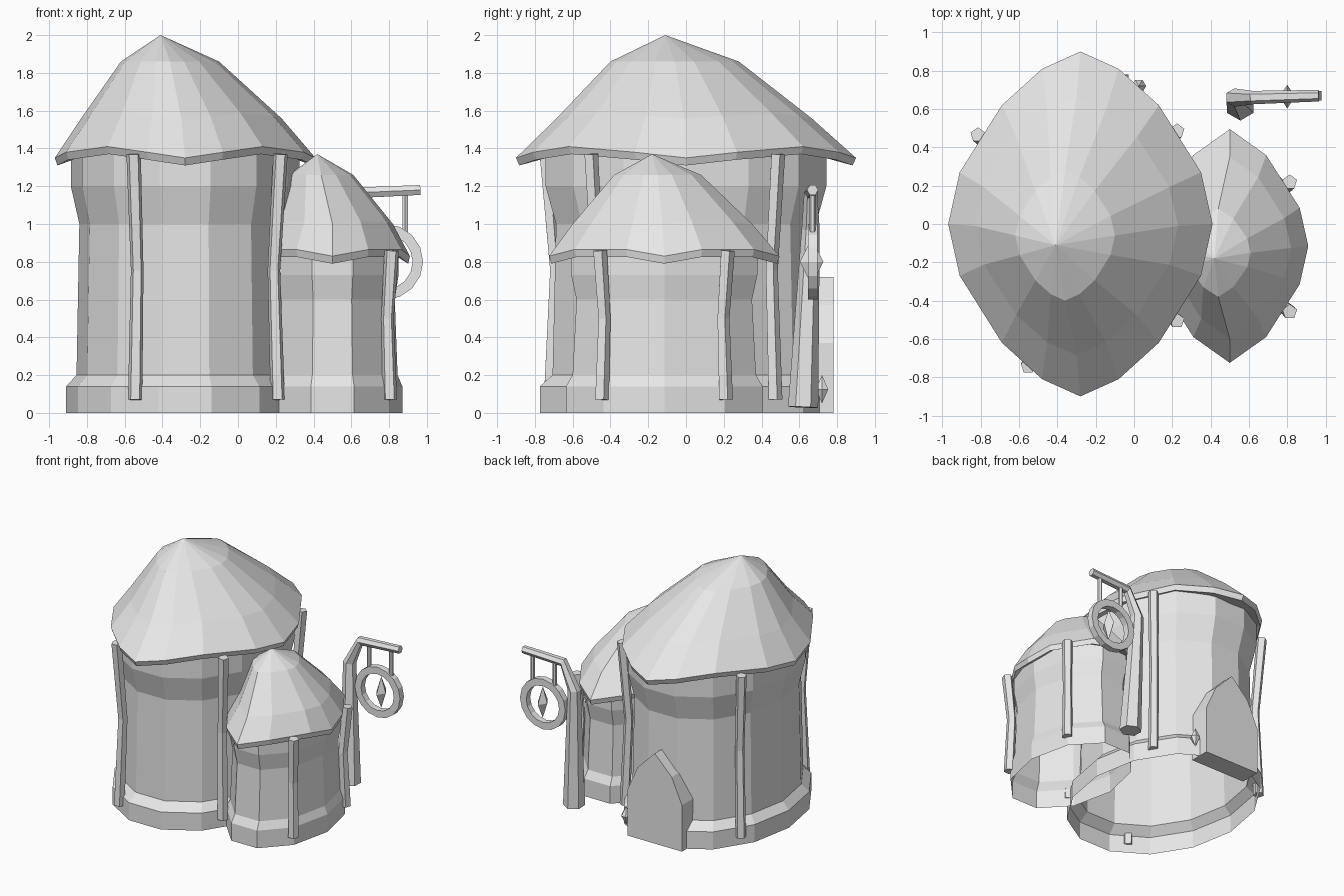
import bpy, bmesh, math
from mathutils import Vector

cube = bpy.data.objects.get("Cube")
if cube:
    bpy.data.objects.remove(cube)

GREY = (0.8, 0.8, 0.8, 1)
mat = bpy.data.materials.new("plain grey")
mat.use_nodes = True
mat.diffuse_color = GREY
mat.node_tree.nodes["Principled BSDF"].inputs["Base Color"].default_value = GREY


def make(name, bm):
    mesh = bpy.data.meshes.new(name)
    bm.to_mesh(mesh)
    bm.free()
    mesh.materials.append(mat)
    obj = bpy.data.objects.new(name, mesh)
    bpy.context.collection.objects.link(obj)
    return obj


def loft(name, rings, cap_start=False, cap_end=False, tip=None, wrap=False):
    """Skin closed rings of points, with optional caps, apex or wrap-around."""
    bm = bmesh.new()
    loops = [[bm.verts.new(p) for p in ring] for ring in rings]
    n = len(loops[0])
    pairs = list(zip(loops, loops[1:])) + ([(loops[-1], loops[0])] if wrap else [])
    for lo, hi in pairs:
        for i in range(n):
            j = (i + 1) % n
            bm.faces.new((lo[i], lo[j], hi[j], hi[i]))
    if cap_start:
        bm.faces.new(loops[0][::-1])
    if cap_end:
        bm.faces.new(loops[-1])
    if tip:
        top = bm.verts.new(tip)
        for i in range(n):
            bm.faces.new((loops[-1][i], loops[-1][(i + 1) % n], top))
    return make(name, bm)


def wall(name, cx, cy, sides, ratio, profile):
    """Oval open shell from (radius, height) pairs."""
    angles = [math.tau * i / sides for i in range(sides)]
    loft(name, [[(cx + r * math.cos(a), cy + r * ratio * math.sin(a), z)
                 for a in angles] for r, z in profile])


def roof(name, cx, cy, quarter, lifts, rim, rings, tip):
    """Wavy-rimmed roof; quarter lists rim offsets from the x axis to the y axis."""
    rx, ry = quarter[0][0], quarter[-1][1]
    q = [(x / rx, y / ry) for x, y in quarter]
    unit = (q[:-1] + [(-x, y) for x, y in q[:0:-1]]
            + [(-x, -y) for x, y in q[:-1]] + [(x, -y) for x, y in q[:0:-1]])

    def ring(x, y, ax, ay, z, wave):
        return [(x + ax * u, y + ay * v, z + wave * lifts[i % len(lifts)])
                for i, (u, v) in enumerate(unit)]

    loops = [ring(cx, cy, rx * .78, ry * .78, rim + .01, 1),
             ring(cx, cy, rx * .98, ry * .98, rim - .04, 1),
             ring(cx, cy, rx, ry, rim, 1)]
    loops += [ring(*r) for r in rings]
    loft(name, loops, tip=tip)


def tube(name, path, radii, sides):
    """Tapered many-sided rod along a path."""
    pts = [Vector(p) for p in path]
    rings = []
    for i, p in enumerate(pts):
        d = (pts[min(i + 1, len(pts) - 1)] - pts[max(i - 1, 0)]).normalized()
        u = Vector((0, 1, 0))
        u = (u - d * u.dot(d)).normalized()
        v = d.cross(u)
        rings.append([p + radii[i] * (u * math.cos(t) + v * math.sin(t))
                      for t in (math.tau * k / sides for k in range(sides))])
    loft(name, rings, True, True)


def gem(name, centre, size, sides):
    """Double pointed crystal."""
    bm = bmesh.new()
    c = Vector(centre)
    belt = [bm.verts.new(c + Vector((size[0] * math.cos(t), size[1] * math.sin(t), 0)))
            for t in (math.tau * k / sides for k in range(sides))]
    top = bm.verts.new(c + Vector((0, 0, size[2])))
    low = bm.verts.new(c - Vector((0, 0, size[2])))
    for i in range(sides):
        j = (i + 1) % sides
        bm.faces.new((belt[i], belt[j], top))
        bm.faces.new((belt[j], belt[i], low))
    make(name, bm)


# Two oval towers, open underneath
BIG, SMALL = (-.28, 0), (.5, -.115)
wall("large_wall", *BIG, 14, 1.26,
     [(.63, 0), (.63, .14), (.575, .2), (.56, 1.0), (.605, 1.2), (.605, 1.39)])
wall("small_wall", *SMALL, 10, 1.48,
     [(.37, 0), (.37, .14), (.345, .2), (.33, .6), (.35, .73), (.35, .87)])

# Leaning roofs with off-centre peaks
roof("large_roof", *BIG, [(.69, 0), (.63, .27), (.41, .62), (.2, .81), (0, .9)],
     [0, .03, .06, .03], 1.35,
     [(-.3, -.01, .53, .675, 1.56, .4), (-.36, -.06, .26, .34, 1.86, 0)],
     (-.41, -.11, 2))
roof("small_roof", *SMALL, [(.41, 0), (.365, .2), (.19, .475), (0, .61)],
     [0, .035, .035], .83,
     [(.5, -.125, .32, .475, 1.0, .4), (.44, -.15, .17, .23, 1.26, 0)],
     (.42, -.18, 1.37))

# Bent timber posts around the walls
posts = [(BIG, .5, .48, 1.37), (BIG, .5, -.5, 1.37), (BIG, -.53, .46, 1.37),
         (BIG, -.27, -.735, 1.37), (SMALL, .31, .33, .86), (SMALL, .31, -.34, .86)]
for k, ((cx, cy), dx, dy, top) in enumerate(posts):
    path = [(cx + dx * f, cy + dy * f, z)
            for f, z in ((.98, .07), (.94, .07 + top * .5), (1.01, top))]
    tube(f"post_{k + 1}", path, [.04, .035, .04], 5)

# Pointed door at the back with its knob
half = [(.24, 0), (.24, .37), (.15, .57)]
outline = half + [(0, .72)] + [(-x, z) for x, z in half[::-1]]
loft("door", [[(-.27 + x, y, z) for x, z in outline] for y in (.78, .62)], True, True)
gem("door_knob", (.025, .72, .125), (.038, .038, .075), 6)

# Crooked sign post with its arm
tube("sign_post", [(.555, .62, .03), (.525, .66, .97), (.62, .66, 1.165), (.965, .67, 1.18)],
     [.08, .048, .035, .03], 6)
for k, x in enumerate((.69, .885)):
    tube(f"sign_hanger_{k + 1}", [(x, .67, 1.17), (x, .67, .94)], [.016, .016], 6)

# Hanging ring and crystal
ring = []
for i in range(16):
    a = math.tau * i / 16
    ring.append([(.78 + r * math.cos(a), y, .8 + r * math.sin(a))
                 for r, y in ((.145, .645), (.2, .645), (.2, .695), (.145, .695))])
loft("sign_ring", ring, wrap=True)
gem("sign_crystal", (.8, .665, .8), (.04, .062, .125), 4)

# Consistent outward faces
for obj in bpy.context.collection.objects:
    if obj.type == 'MESH' and obj.data.materials and obj.data.materials[0] == mat:
        bm = bmesh.new()
        bm.from_mesh(obj.data)
        bmesh.ops.recalc_face_normals(bm, faces=bm.faces[:])
        bm.to_mesh(obj.data)
        bm.free()
